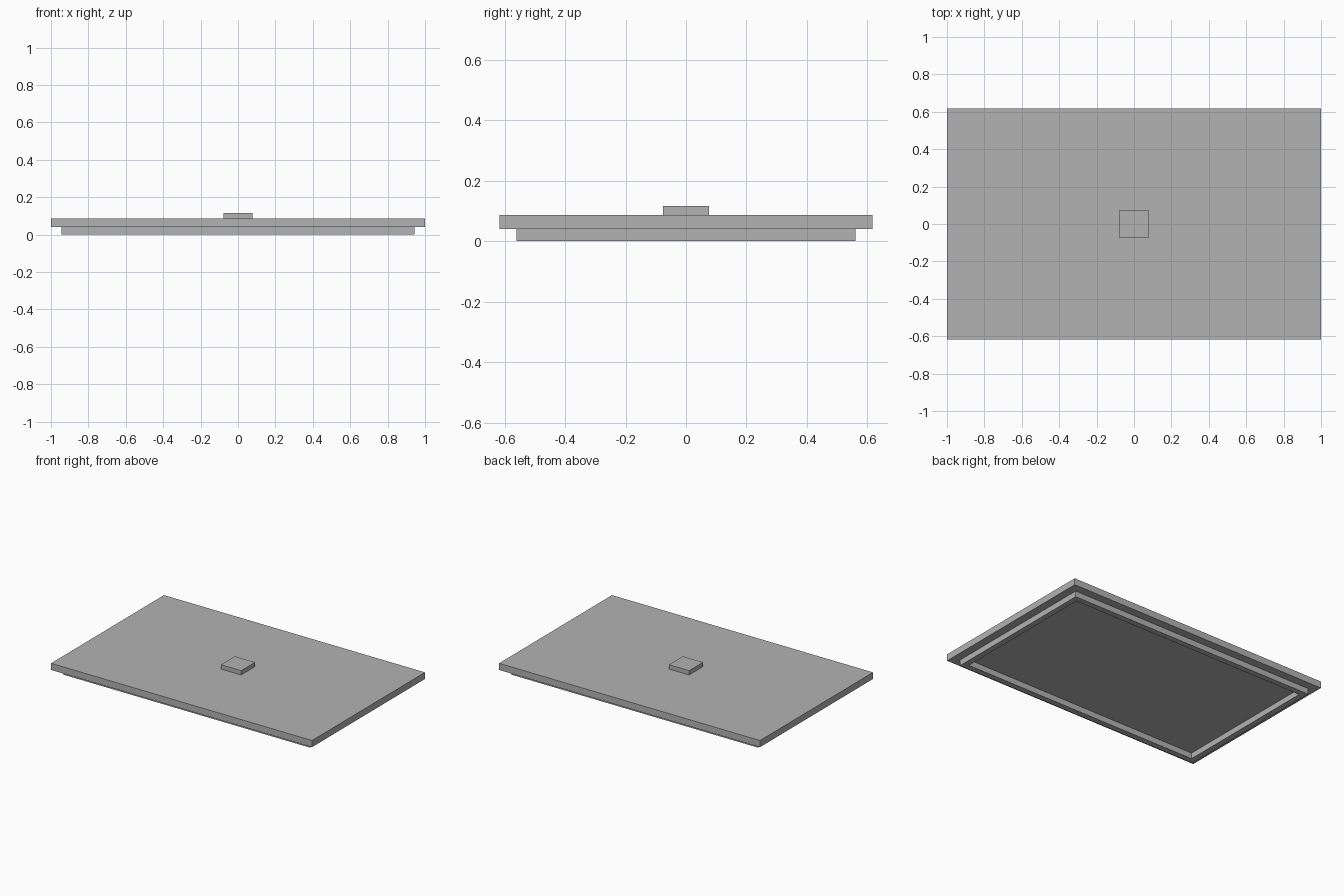
import bpy
import bmesh

cube = bpy.data.objects.get("Cube")
if cube:
    bpy.data.objects.remove(cube, do_unlink=True)

GREY = (0.45, 0.45, 0.45, 1)
grey = bpy.data.materials.new("plain grey")
grey.use_nodes = True
grey.diffuse_color = GREY
grey.node_tree.nodes["Principled BSDF"].inputs["Base Color"].default_value = GREY


def rectangle(bm, half_x, half_y, z):
    """Four corner vertices, counter-clockwise."""
    return [bm.verts.new((sx * half_x, sy * half_y, z))
            for sx, sy in ((-1, -1), (1, -1), (1, 1), (-1, 1))]


def finish(name, bm):
    bmesh.ops.recalc_face_normals(bm, faces=bm.faces)
    mesh = bpy.data.meshes.new(name)
    bm.to_mesh(mesh)
    bm.free()
    mesh.materials.append(grey)
    obj = bpy.data.objects.new(name, mesh)
    bpy.context.collection.objects.link(obj)
    return obj


def box(name, half_x, half_y, bottom, top):
    bm = bmesh.new()
    base = bm.faces.new(rectangle(bm, half_x, half_y, bottom))
    new = bmesh.ops.extrude_face_region(bm, geom=[base], use_keep_orig=True)["geom"]
    verts = [v for v in new if isinstance(v, bmesh.types.BMVert)]
    bmesh.ops.translate(bm, verts=verts, vec=(0, 0, top - bottom))
    return finish(name, bm)


def frame(name, half_x, half_y, wall, bottom, top):
    """Rectangular ring made of four mitred walls."""
    bm = bmesh.new()
    inner_x, inner_y = half_x - wall, half_y - wall
    loops = [rectangle(bm, half_x, half_y, bottom),
             rectangle(bm, half_x, half_y, top),
             rectangle(bm, inner_x, inner_y, top),
             rectangle(bm, inner_x, inner_y, bottom)]
    for i, a in enumerate(loops):
        b = loops[(i + 1) % 4]
        for j in range(4):
            k = (j + 1) % 4
            bm.faces.new((a[j], a[k], b[k], b[j]))
    return finish(name, bm)


# Flat lid panel, the lip beneath it, and the square handle on top
box("lid_panel", 1.0, 0.618, 0.04, 0.086)
frame("under_lip", 0.944, 0.561, 0.04, 0.0, 0.04)
box("handle", 0.077, 0.076, 0.086, 0.116)
